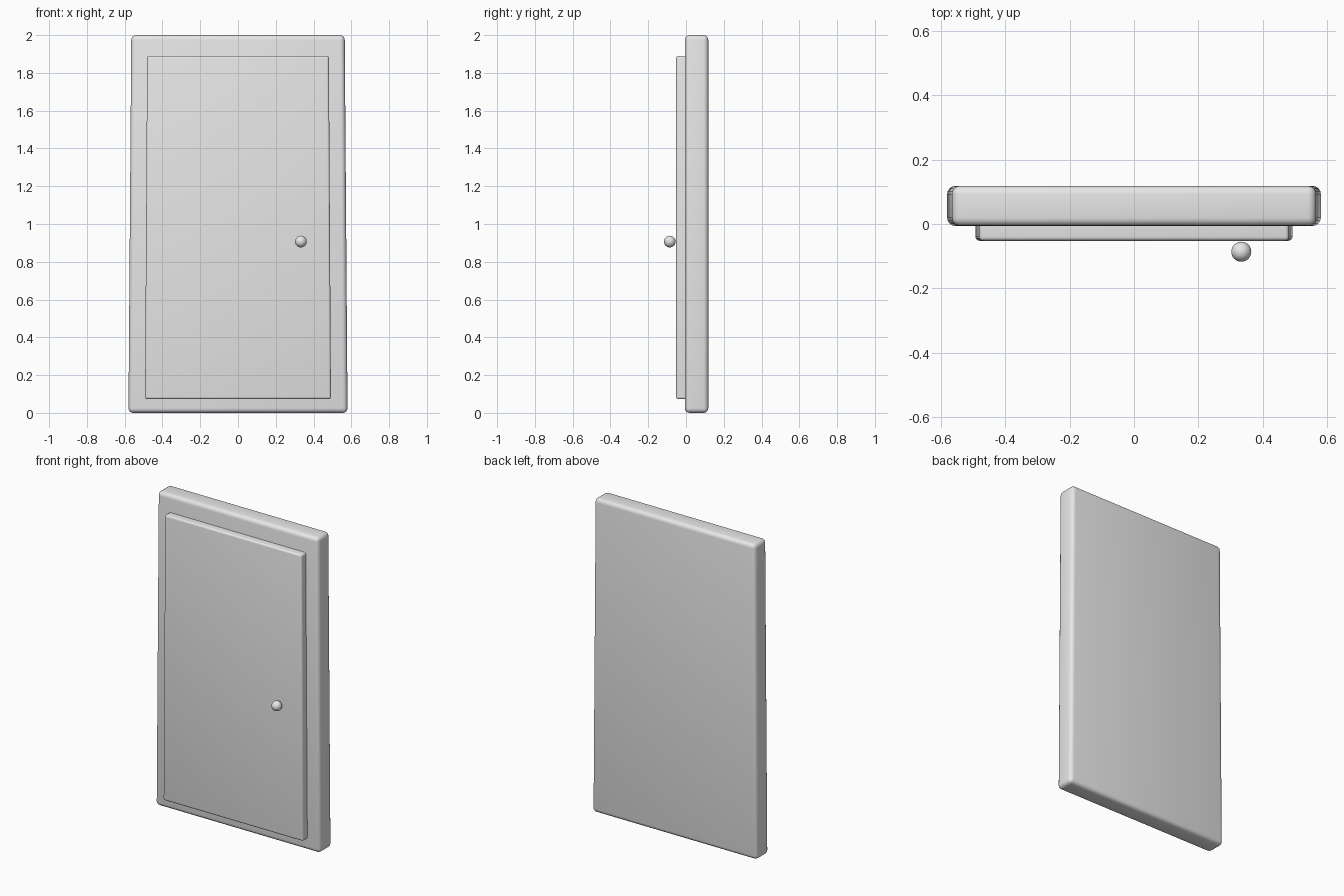
import bpy, bmesh

if "Cube" in bpy.data.objects:
    bpy.data.objects.remove(bpy.data.objects["Cube"])

grey = bpy.data.materials.new("plain grey")
grey.diffuse_color = (0.8, 0.8, 0.8, 1)
grey.use_nodes = True
grey.node_tree.nodes["Principled BSDF"].inputs["Base Color"].default_value = grey.diffuse_color


def finish(obj):
    obj.data.materials.append(grey)
    bpy.ops.object.select_all(action='DESELECT')
    obj.select_set(True)
    bpy.context.view_layer.objects.active = obj


def tapered_slab(name, bottom_half, top_half, y0, y1, z0, z1, radius):
    """Upright slab, slightly wider at the foot, with rounded edges."""
    bm = bmesh.new()
    bmesh.ops.create_cube(bm, size=1)
    for v in bm.verts:
        top = v.co.z > 0
        half = top_half if top else bottom_half
        v.co = (half if v.co.x > 0 else -half,
                y1 if v.co.y > 0 else y0,
                z1 if top else z0)
    bmesh.ops.bevel(bm, geom=bm.edges[:], offset=radius, segments=4,
                    profile=0.5, affect='EDGES')
    mesh = bpy.data.meshes.new(name)
    bm.to_mesh(mesh)
    bm.free()
    obj = bpy.data.objects.new(name, mesh)
    bpy.context.collection.objects.link(obj)
    finish(obj)
    bpy.ops.object.shade_smooth_by_angle(angle=0.6)


# Backing frame and raised door leaf
tapered_slab("door_frame", 0.58, 0.565, -0.006, 0.118, 0.0, 2.0, 0.025)
tapered_slab("door_leaf", 0.492, 0.481, -0.052, 0.06, 0.073, 1.89, 0.012)

# Round knob standing just off the door leaf
bpy.ops.mesh.primitive_uv_sphere_add(segments=32, ring_count=16, radius=0.031,
                                     location=(0.333, -0.086, 0.907))
knob = bpy.context.object
knob.name = "door_knob"
finish(knob)
bpy.ops.object.shade_smooth()
